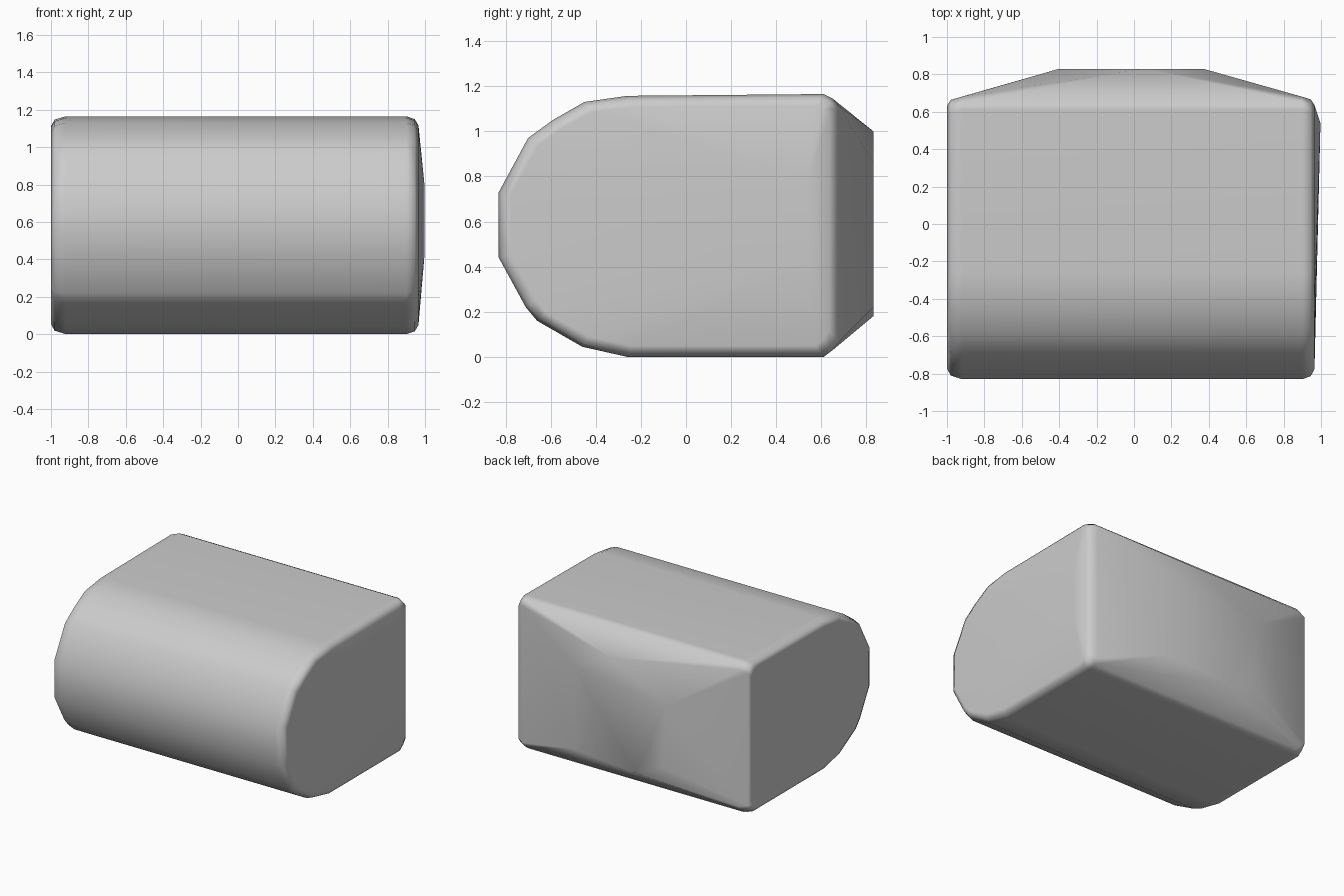
import bpy
import bmesh
from math import radians

cube = bpy.data.objects.get("Cube")
if cube:
    bpy.data.objects.remove(cube, do_unlink=True)

# Single plain grey
grey = bpy.data.materials.new("plain_grey")
colour = (0.6, 0.6, 0.6, 1)
grey.diffuse_color = colour
grey.use_nodes = True
grey.node_tree.nodes["Principled BSDF"].inputs["Base Color"].default_value = colour

# Side profile (y, z): rounded front, square back
PROFILE = [
    (-0.83, 0.44), (-0.83, 0.73), (-0.70, 0.97), (-0.59, 1.05),
    (-0.45, 1.13), (-0.26, 1.157), (0.61, 1.165), (0.65, 1.145),
    (0.68, 1.11), (0.68, 0.07), (0.65, 0.03), (0.61, 0.0),
    (-0.26, 0.0), (-0.46, 0.045), (-0.66, 0.16), (-0.71, 0.22),
]
MID_Z = 0.583

# Rounded rims at the ends: (x, profile shrink)
RINGS = [(-1.0, 0.07), (-0.98, 0.024), (-0.92, 0.0),
         (0.90, 0.0), (0.945, 0.02), (0.965, 0.065)]

# Raised pad on the back (x, z), and the slight swell of the left end (y, z)
BACK_PAD = [(0.06, 1.0), (-0.40, 0.75), (-0.38, 0.28),
            (-0.16, 0.18), (0.37, 0.22), (0.37, 0.86)]
LEFT_SWELL = [(0.54, 0.42), (0.54, 0.80)]

bm = bmesh.new()
for x, shrink in RINGS:
    for y, z in PROFILE:
        bm.verts.new((x, y * (1 - shrink),
                      MID_Z + (z - MID_Z) * (1 - shrink * 1.3)))
for x, z in BACK_PAD:
    bm.verts.new((x, 0.83, z))
for y, z in LEFT_SWELL:
    bm.verts.new((0.997, y, z))

# Skin the sections into one closed body
hull = bmesh.ops.convex_hull(bm, input=bm.verts[:])
loose = [v for v in bm.verts if not v.link_faces]
bmesh.ops.delete(bm, geom=loose, context="VERTS")
bmesh.ops.dissolve_limit(bm, angle_limit=radians(0.5),
                         verts=bm.verts[:], edges=bm.edges[:])
bmesh.ops.recalc_face_normals(bm, faces=bm.faces[:])

mesh = bpy.data.meshes.new("rounded_body")
bm.to_mesh(mesh)
bm.free()
mesh.materials.append(grey)
body = bpy.data.objects.new("rounded_body", mesh)
bpy.context.collection.objects.link(body)

# Soft shading with flat broad sides
bpy.context.view_layer.objects.active = body
body.select_set(True)
bpy.ops.object.shade_smooth_by_angle(angle=radians(50))
weighted = body.modifiers.new("even_shading", "WEIGHTED_NORMAL")
weighted.keep_sharp = True
